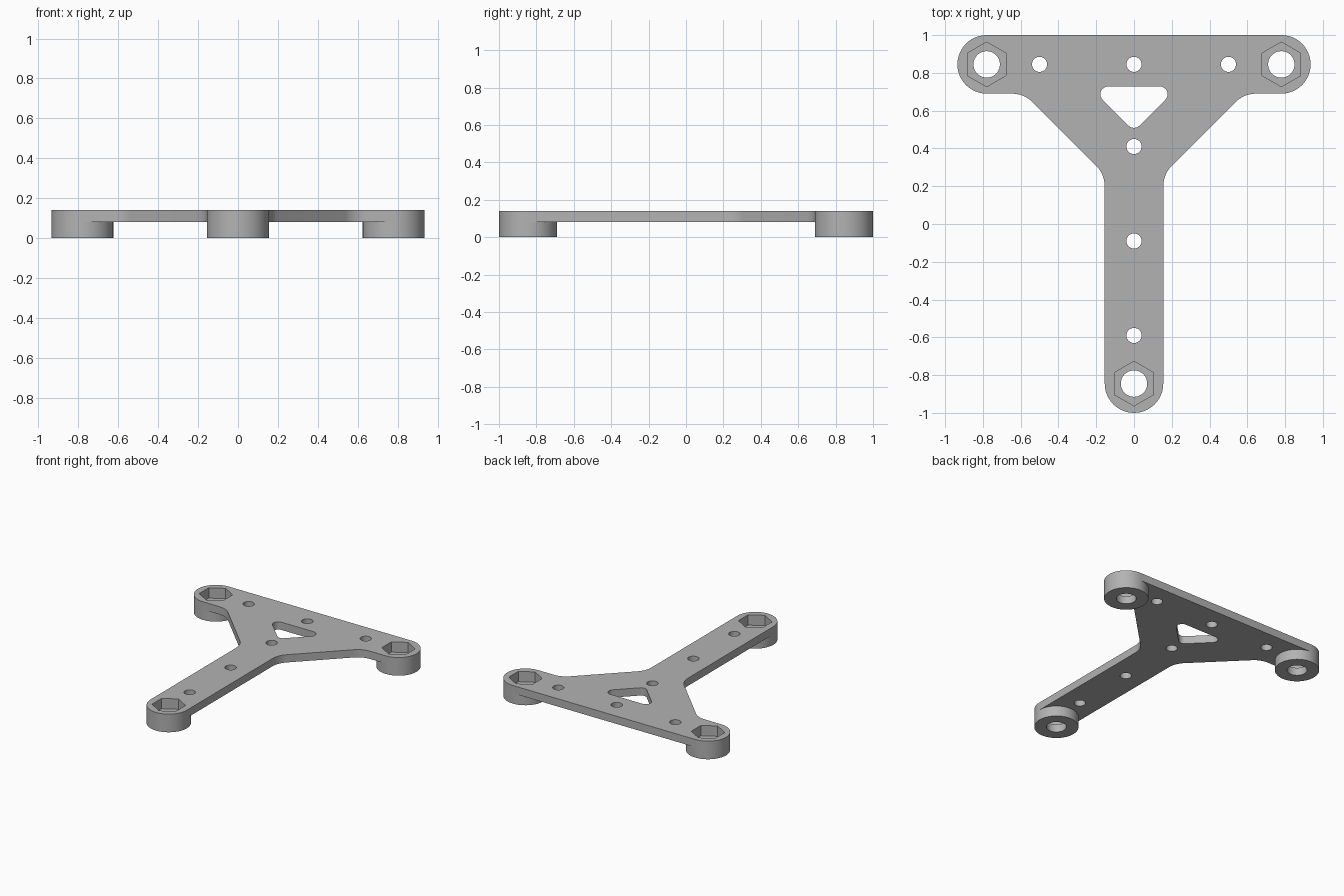
import bpy, bmesh
from math import pi, sin, cos, tan
from mathutils import Vector

if "Cube" in bpy.data.objects:
    bpy.data.objects.remove(bpy.data.objects["Cube"], do_unlink=True)

PLATE_BOTTOM, TOP, POCKET_FLOOR = 0.08, 0.14, 0.06
BOSS_R = 0.155
BOSSES = [(-0.78, 0.845), (0.78, 0.845), (0, -0.845)]
BOLT_HOLES = [(-0.5, 0.845), (0, 0.845), (0.5, 0.845), (0, 0.41), (0, -0.09), (0, -0.59)]

grey = bpy.data.materials.new("plain_grey")
grey.use_nodes = True
colour = (0.45, 0.45, 0.45, 1)
grey.diffuse_color = colour
grey.node_tree.nodes["Principled BSDF"].inputs["Base Color"].default_value = colour


def circle(centre, radius, sides):
    """Regular polygon with a vertex pointing along y."""
    return [(centre[0] + radius * sin(2 * pi * i / sides),
             centre[1] + radius * cos(2 * pi * i / sides)) for i in range(sides)]


def rounded(corners, radius, steps=12):
    """Closed outline with every corner filleted to the radius."""
    outline = []
    for i, corner in enumerate(corners):
        c = Vector(corner)
        a = (Vector(corners[i - 1]) - c).normalized()
        b = (Vector(corners[(i + 1) % len(corners)]) - c).normalized()
        half = a.angle(b) / 2
        centre = c + (a + b).normalized() * radius / sin(half)
        start = c + a * radius / tan(half) - centre
        end = c + b * radius / tan(half) - centre
        sweep = pi - 2 * half
        for k in range(steps + 1):
            t = k / steps
            outline.append(centre + (start * sin((1 - t) * sweep) + end * sin(t * sweep)) / sin(sweep))
    return outline


def prism(name, outline, z0, z1):
    """Extrude an outline straight up into a solid."""
    bm = bmesh.new()
    face = bm.faces.new([bm.verts.new((p[0], p[1], z0)) for p in outline])
    bmesh.ops.remove_doubles(bm, verts=bm.verts[:], dist=1e-4)
    ext = bmesh.ops.extrude_face_region(bm, geom=bm.faces[:], use_keep_orig=True)
    verts = [g for g in ext["geom"] if isinstance(g, bmesh.types.BMVert)]
    bmesh.ops.translate(bm, verts=verts, vec=(0, 0, z1 - z0))
    bmesh.ops.recalc_face_normals(bm, faces=bm.faces[:])
    mesh = bpy.data.meshes.new(name)
    bm.to_mesh(mesh)
    bm.free()
    mesh.materials.append(grey)
    obj = bpy.data.objects.new(name, mesh)
    bpy.context.collection.objects.link(obj)
    return obj


def combine(target, tool, operation):
    """Apply a boolean and discard the tool."""
    mod = target.modifiers.new("boolean", "BOOLEAN")
    mod.operation, mod.solver, mod.object = operation, "EXACT", tool
    bpy.context.view_layer.objects.active = target
    bpy.ops.object.modifier_apply(modifier=mod.name)
    bpy.data.objects.remove(tool, do_unlink=True)


# T-shaped plate with gussets
right = [(0.155, -1), (0.155, 0.263), (0.582, 0.69), (0.935, 0.69), (0.935, 1)]
left = [(-x, y) for x, y in reversed(right)]
bracket = prism("mounting_bracket", rounded(right + left, BOSS_R), PLATE_BOTTOM, TOP)

# Round bosses under the three ends
for centre in BOSSES:
    combine(bracket, prism("boss", circle(centre, BOSS_R, 48), 0, PLATE_BOTTOM), "UNION")

# Hexagonal nut pockets and their through holes
for centre in BOSSES:
    combine(bracket, prism("pocket", circle(centre, 0.118, 6), POCKET_FLOOR, 0.3), "DIFFERENCE")
    combine(bracket, prism("bore", circle(centre, 0.07, 40), -0.1, 0.3), "DIFFERENCE")

# Small bolt holes and the triangular window
for centre in BOLT_HOLES:
    combine(bracket, prism("hole", circle(centre, 0.04, 32), -0.1, 0.3), "DIFFERENCE")
window = rounded([(0, 0.492), (0.236, 0.728), (-0.236, 0.728)], 0.041)
combine(bracket, prism("window", window, -0.1, 0.3), "DIFFERENCE")

# Clean up seams and shade
bm = bmesh.new()
bm.from_mesh(bracket.data)
bmesh.ops.remove_doubles(bm, verts=bm.verts[:], dist=1e-4)
bmesh.ops.recalc_face_normals(bm, faces=bm.faces[:])
bm.to_mesh(bracket.data)
bm.free()
bpy.ops.object.select_all(action="DESELECT")
bracket.select_set(True)
bpy.context.view_layer.objects.active = bracket
bpy.ops.object.shade_smooth_by_angle(angle=pi / 6)
